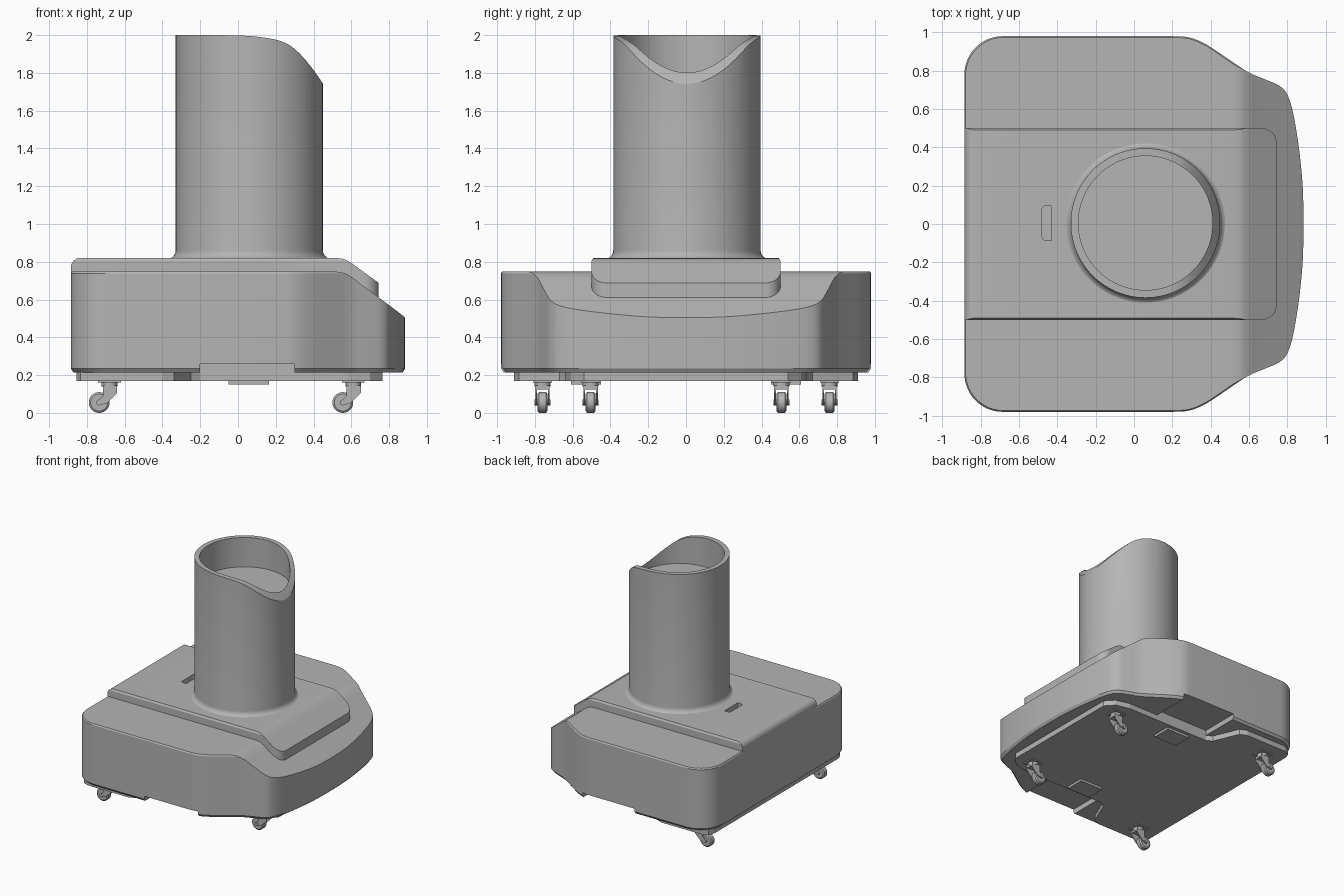
import bpy, bmesh
from math import sin, cos, pi
from mathutils import Vector

cube = bpy.data.objects.get("Cube")
if cube:
    bpy.data.objects.remove(cube)

grey = bpy.data.materials.new("plain grey")
grey.use_nodes = True
grey.diffuse_color = (0.46, 0.46, 0.46, 1)
grey.node_tree.nodes["Principled BSDF"].inputs["Base Color"].default_value = grey.diffuse_color


def finish(bm, name):
    bmesh.ops.recalc_face_normals(bm, faces=bm.faces)
    mesh = bpy.data.meshes.new(name)
    bm.to_mesh(mesh)
    bm.free()
    mesh.materials.append(grey)
    obj = bpy.data.objects.new(name, mesh)
    bpy.context.collection.objects.link(obj)
    return obj


def loft(name, rings, closed=False):
    """Skin a list of equal point rings; cap the ends unless closed."""
    bm = bmesh.new()
    loops = [[bm.verts.new(p) for p in ring] for ring in rings]
    pairs = list(zip(loops, loops[1:]))
    for a, b in pairs:
        for i in range(len(a)):
            j = (i + 1) % len(a)
            bm.faces.new((a[i], a[j], b[j], b[i]))
    bm.faces.new(loops[0])
    bm.faces.new(loops[-1])
    return finish(bm, name)


def plan_prism(name, outline, layers):
    """Stack a plan outline at (height, scale) layers."""
    return loft(name, [[(x * s, y * s, z) for x, y in outline] for z, s in layers])


def side_prism(name, profile, y0, y1):
    return loft(name, [[(x, y, z) for x, z in profile] for y in (y0, y1)])


def box(name, x0, x1, y0, y1, z0, z1):
    return side_prism(name, [(x0, z0), (x1, z0), (x1, z1), (x0, z1)], y0, y1)


def lathe(name, profile, cx, cy, n=96):
    ring = [(cos(2 * pi * i / n), sin(2 * pi * i / n)) for i in range(n)]
    return loft(name, [[(cx + r * c, cy + r * s, z) for c, s in ring] for r, z in profile])


def arc(cx, cy, r, a0, a1, n=12):
    return [(cx + r * cos(a0 + (a1 - a0) * i / n), cy + r * sin(a0 + (a1 - a0) * i / n))
            for i in range(n + 1)]


def spline(points, n=5):
    """Catmull-Rom curve through the points."""
    p = [Vector(q) for q in points]
    p = [2 * p[0] - p[1]] + p + [2 * p[-1] - p[-2]]
    out = []
    for a, b, c, d in zip(p, p[1:], p[2:], p[3:]):
        for i in range(n):
            t = i / n
            out.append(tuple(0.5 * (2 * b + (c - a) * t + (2 * a - 5 * b + 4 * c - d) * t * t
                                    + (3 * b - a - 3 * c + d) * t ** 3)))
    return out + [tuple(p[-2])]


def mirrored(half):
    return half + [(x, -y) for x, y in reversed(half) if abs(y) > 0.0001]


def boolean(obj, tool, operation):
    mod = obj.modifiers.new("cut", 'BOOLEAN')
    mod.operation, mod.solver, mod.object = operation, 'EXACT', tool
    bpy.context.view_layer.objects.active = obj
    bpy.ops.object.modifier_apply(modifier=mod.name)
    bpy.data.objects.remove(tool)


def smooth(obj, angle=0.5):
    bpy.ops.object.select_all(action='DESELECT')
    obj.select_set(True)
    bpy.context.view_layer.objects.active = obj
    bpy.ops.object.shade_smooth_by_angle(angle=angle)


# Body: rounded plan shape trimmed by a sloping side profile
nose = spline([(0.2, 0.98), (0.29, 0.973), (0.38, 0.935), (0.5, 0.855), (0.6, 0.79),
               (0.69, 0.752), (0.76, 0.72), (0.8, 0.675), (0.83, 0.58),
               (0.86, 0.4), (0.88, 0.2), (0.885, 0)])
half = arc(-0.685, 0.78, 0.2, pi, pi / 2) + nose
body = plan_prism("body", mirrored(half),
                  [(0.215, 0.985), (0.235, 1), (0.738, 1), (0.756, 0.988)])
slope = spline([(0.52, 0.748), (0.56, 0.741), (0.6, 0.72), (0.64, 0.69)])
trim = side_prism("body_trim", [(-1, 0.1), (-1, 0.748)] + slope
                  + [(0.86, 0.525), (0.92, 0.475), (0.92, 0.1)], -1.2, 1.2)
boolean(body, trim, 'INTERSECT')
for side in (-1, 1):
    y0, y1 = sorted((side * 0.64, side * 1.2))
    boolean(body, box("skirt_notch", -0.2, 0.3, y0, y1, 0, 0.26), 'DIFFERENCE')
smooth(body)

# Raised deck with a rolled rear edge and sloping nose
half = [(-0.885, 0.5)] + arc(0.665, 0.42, 0.08, pi / 2, 0)
deck = plan_prism("deck", mirrored(half), [(0.4, 1), (0.805, 1), (0.826, 0.975)])
profile = ([(-0.885, 0.735)] + arc(-0.835, 0.77, 0.05, pi, pi / 2, 8)
           + spline([(0.52, 0.82), (0.56, 0.814), (0.6, 0.793), (0.65, 0.757)])
           + [(0.738, 0.693), (0.78, 0.662), (0.78, 0.5)])
boolean(deck, side_prism("deck_trim", profile, -1, 1), 'INTERSECT')

# Handle slot in the deck
slot = ([(-0.43, 0.095)] + arc(-0.46, 0.075, 0.02, pi / 2, pi, 6)
        + arc(-0.46, -0.065, 0.02, pi, 1.5 * pi, 6) + [(-0.43, -0.085)])
boolean(deck, plan_prism("slot_cutter", slot, [(0.78, 1), (0.9, 1)]), 'DIFFERENCE')
smooth(deck)

# Column: turned tube with flared foot and shallow cup, scooped along one side
foot = [(0.39 + 0.045 * (1 - sin(a)), 0.86 - 0.045 * cos(a))
        for a in [i * pi / 12 for i in range(7)]]
column = lathe("column", [(0.435, 0.79)] + foot
               + [(0.39, 2.1), (0.35, 2.1), (0.35, 1.75)], 0.06, 0.005)
rim = spline([(-0.1, 2.0), (0.05, 1.996), (0.15, 1.985), (0.22, 1.97), (0.28, 1.942),
              (0.34, 1.888), (0.4, 1.815), (0.45, 1.742), (0.5, 1.66)])
scoop = side_prism("column_trim", [(-1, 0.5), (-1, 2.0)] + rim + [(0.8, 1.3), (0.8, 0.5)], -1, 1)
boolean(column, scoop, 'INTERSECT')
smooth(column)

# Base plate, stepped inwards beside the skirt notches
half = [(-0.855, 0.84), (-0.835, 0.89), (-0.785, 0.91), (-0.4, 0.91), (-0.34, 0.885),
        (-0.25, 0.67), (-0.2, 0.64), (0.58, 0.64), (0.7, 0.61), (0.765, 0.54)]
plan_prism("base_plate", mirrored(half), [(0.17, 1), (0.225, 1)])
for side, label in ((-1, "front"), (1, "back")):
    y0, y1 = sorted((side * 0.45, side * 0.61))
    box(label + "_latch", -0.05, 0.165, y0, y1, 0.15, 0.19)
    for x in (-0.01, 0.125):
        box(label + "_latch_tab", x - 0.004, x + 0.004, y0, y1 + side * 0.01, 0.17, 0.21)


# Trailing casters
def caster(label, x, y):
    box(label + "_mount", x - 0.06, x + 0.06, y - 0.05, y + 0.05, 0.162, 0.175)
    smooth(lathe(label + "_swivel", [(0.042, 0.14), (0.042, 0.165)], x, y, 24))
    box(label + "_crown", x - 0.035, x + 0.04, y - 0.038, y + 0.038, 0.125, 0.145)
    fork = [(x - 0.035, 0.142), (x + 0.04, 0.142), (x + 0.04, 0.105),
            (x - 0.015, 0.05), (x - 0.06, 0.04), (x - 0.07, 0.06), (x - 0.035, 0.09)]
    for s in (-1, 1):
        y0, y1 = sorted((y + s * 0.029, y + s * 0.038))
        side_prism(label + "_fork", fork, y0, y1)
    # Wheel with chamfered tread
    rings = []
    for dy, r in ((-0.026, 0.045), (-0.018, 0.055), (0.018, 0.055), (0.026, 0.045)):
        rings.append([(x - 0.055 + r * cos(i * pi / 16), y + dy, 0.055 + r * sin(i * pi / 16))
                      for i in range(32)])
    smooth(loft(label + "_wheel", rings))
    hub = arc(x - 0.055, 0.055, 0.015, 0, 1.875 * pi, 15)
    side_prism(label + "_axle", hub, y - 0.042, y + 0.042)


for side, label in ((-1, "front"), (1, "back")):
    caster(label + "_wide_caster", -0.68, side * 0.76)
    caster(label + "_narrow_caster", 0.61, side * 0.505)
